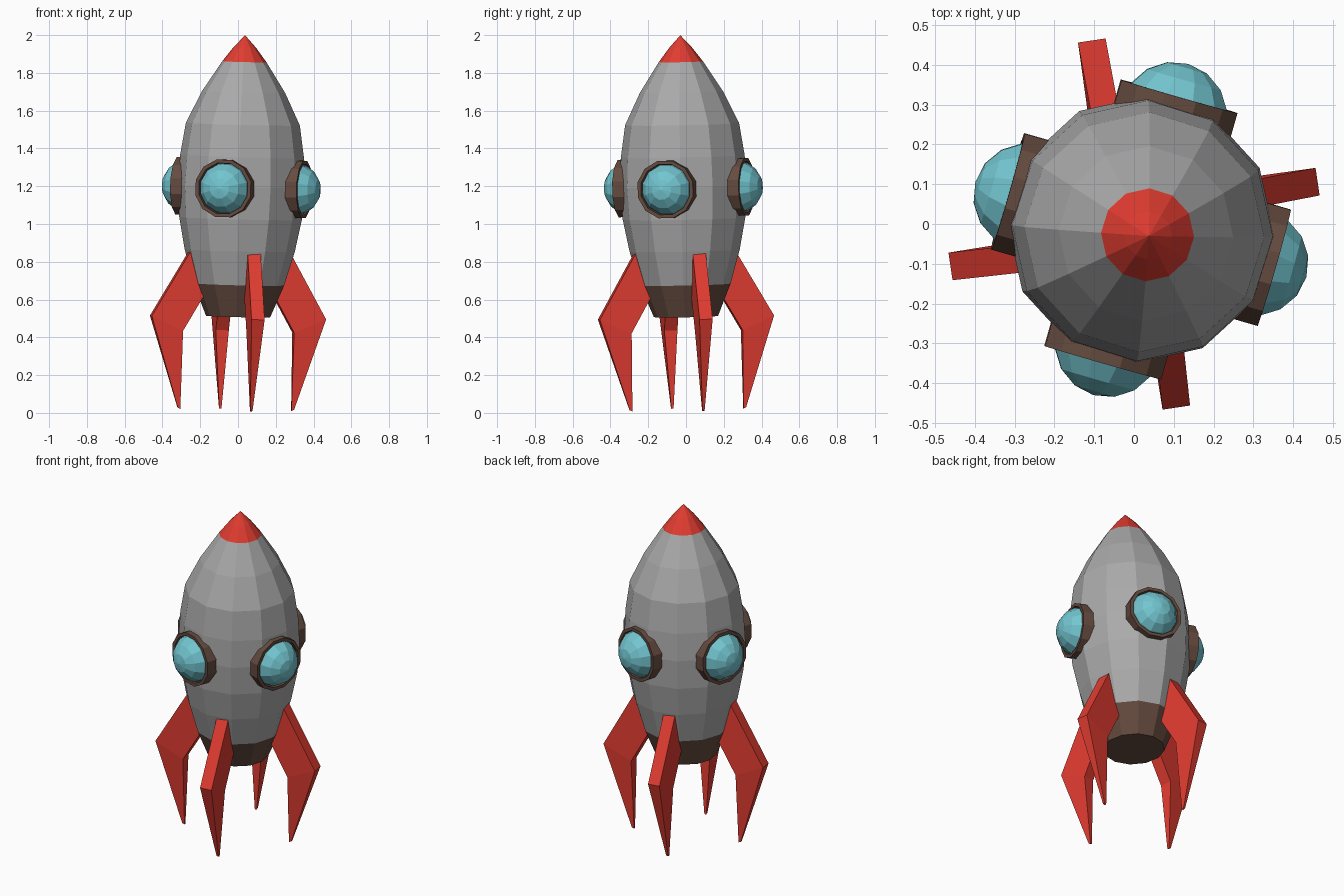
import bpy
import bmesh
from math import cos, sin, pi, radians
from mathutils import Matrix, Vector

if "Cube" in bpy.data.objects:
    bpy.data.objects.remove(bpy.data.objects["Cube"])


def material(name, rgb):
    m = bpy.data.materials.new(name)
    m.diffuse_color = (*rgb, 1)
    m.use_nodes = True
    m.node_tree.nodes["Principled BSDF"].inputs["Base Color"].default_value = m.diffuse_color
    return m


RED = material("red_paint", (0.75, 0.045, 0.03))
BROWN = material("brown_metal", (0.13, 0.07, 0.05))
GLASS = material("window_glass", (0.17, 0.56, 0.63))
GREY = material("grey_metal", (0.4, 0.4, 0.4))

# The whole rocket leans very slightly
LEAN = Vector((0, 0, 1)).rotation_difference(Vector((0.025, -0.02, 1))).to_matrix().to_4x4()
TILT = Matrix.Translation((0, 0, 0.5)) @ LEAN @ Matrix.Translation((0, 0, -0.5))


def finish(name, bm, mat, matrix):
    bmesh.ops.recalc_face_normals(bm, faces=bm.faces)
    bm.transform(TILT @ matrix)
    me = bpy.data.meshes.new(name)
    bm.to_mesh(me)
    bm.free()
    me.materials.append(mat)
    ob = bpy.data.objects.new(name, me)
    bpy.context.collection.objects.link(ob)
    return ob


def lathe(name, profile, mat, matrix=Matrix(), sides=12, start=0.0, cap=False):
    """Revolve (radius, height) points; radius 0 makes a single tip."""
    bm = bmesh.new()
    rings = []
    for r, z in profile:
        n = sides if r > 0 else 1
        rings.append([bm.verts.new((r * cos(start + 2 * pi * i / sides),
                                    r * sin(start + 2 * pi * i / sides), z)) for i in range(n)])
    for a, b in zip(rings, rings[1:]):
        for i in range(sides):
            j = (i + 1) % sides
            if len(b) == 1:
                bm.faces.new((a[i], a[j], b[0]))
            else:
                bm.faces.new((a[i], a[j], b[j], b[i]))
    if cap:
        bm.faces.new(rings[0])
    return finish(name, bm, mat, matrix)


# Hull: brown base, grey body, red nose
turn = radians(-2.5)
lathe("engine_base", [(0.17, 0.51), (0.24, 0.68)], BROWN, start=turn, cap=True)
lathe("hull", [(0.24, 0.68), (0.292, 0.86), (0.325, 1.03), (0.336, 1.2), (0.328, 1.36),
               (0.302, 1.53), (0.22, 1.70), (0.117, 1.86)], GREY, start=turn)
lathe("nose_cone", [(0.117, 1.86), (0.06, 1.935), (0, 2.0)], RED, start=turn)

# Four round windows: frame ring and glass dome
R = 0.14
dome = [(R * cos(k * pi / 8), R * sin(k * pi / 8)) for k in range(4)] + [(0, R)]
frame = [(0.157, -0.02), (0.157, 0.055), (0.138, 0.055), (0.134, 0.02)]
for k in range(4):
    place = (Matrix.Rotation(radians(-16 + 90 * k), 4, 'Z')
             @ Matrix.Translation((0.293, 0, 1.193)) @ Matrix.Rotation(pi / 2, 4, 'Y'))
    lathe(f"window_frame_{k + 1}", frame, BROWN, place, start=pi / 12)
    lathe(f"window_glass_{k + 1}", dome, GLASS, place, start=pi / 12)

# Four bent legs: side profile (radius, height, half thickness)
LEG = [(0.245, 0.90, 0.035), (0.472, 0.505, 0.035), (0.317, 0.022, 0.006),
       (0.303, 0.016, 0.006), (0.303, 0.43, 0.035), (0.16, 0.68, 0.035)]
for k in range(4):
    bm = bmesh.new()
    left = [bm.verts.new((r, 0.037 + t, z)) for r, z, t in LEG]
    right = [bm.verts.new((r, 0.037 - t, z)) for r, z, t in LEG]
    for side in (left, right):
        for quad in ((0, 1, 4, 5), (1, 2, 3, 4)):
            bm.faces.new([side[i] for i in quad])
    for i in range(6):
        j = (i + 1) % 6
        bm.faces.new((left[i], left[j], right[j], right[i]))
    finish(f"leg_{k + 1}", bm, RED, Matrix.Rotation(radians(8.5 + 90 * k), 4, 'Z'))
